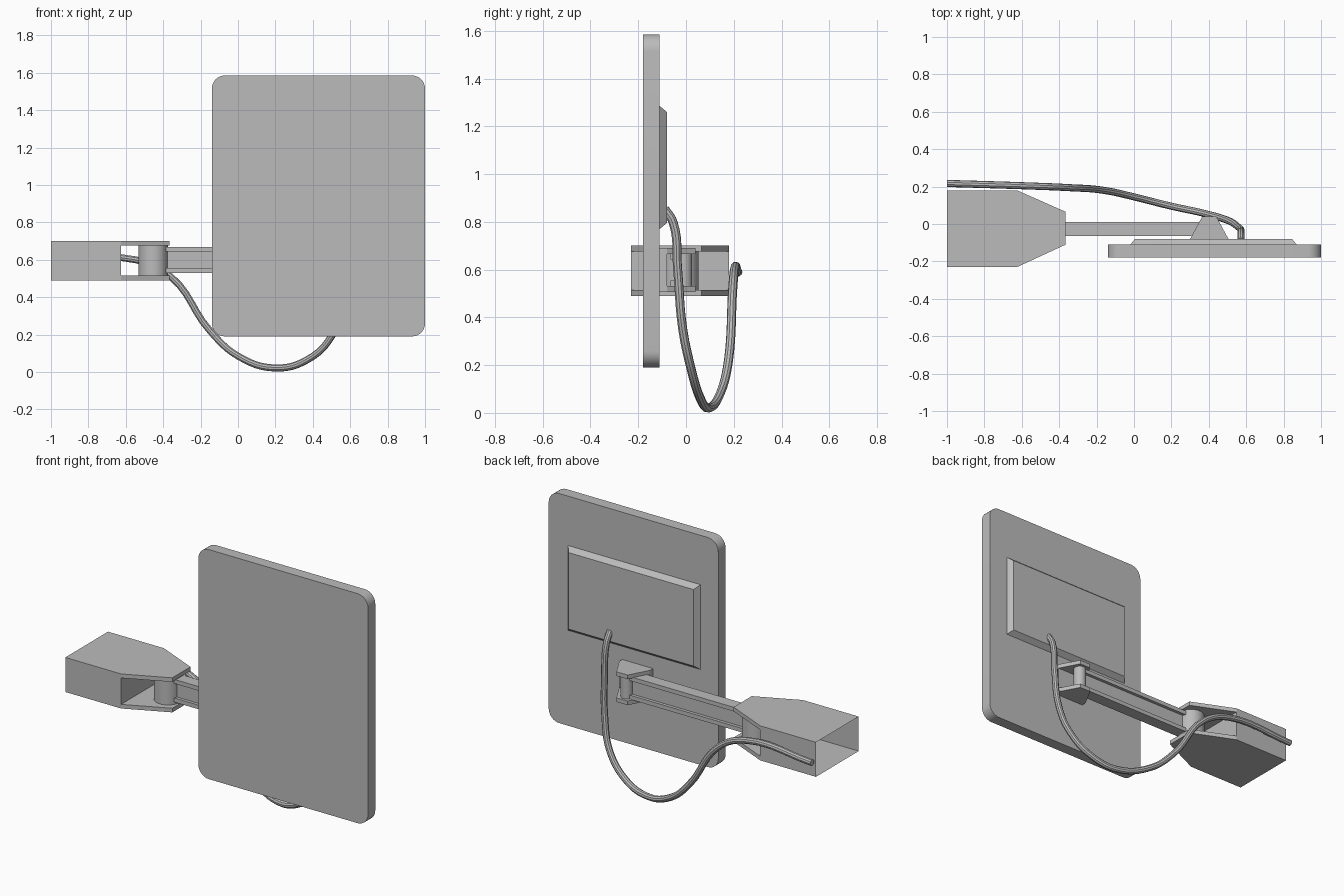
import bpy, bmesh, math
from mathutils import Vector

cube = bpy.data.objects.get("Cube")
if cube:
    bpy.data.objects.remove(cube, do_unlink=True)

grey = bpy.data.materials.new("plain grey")
grey.use_nodes = True
grey.diffuse_color = (0.5, 0.5, 0.5, 1)
grey.node_tree.nodes["Principled BSDF"].inputs["Base Color"].default_value = (0.5, 0.5, 0.5, 1)


def finish(name, bm):
    bmesh.ops.recalc_face_normals(bm, faces=bm.faces)
    mesh = bpy.data.meshes.new(name)
    bm.to_mesh(mesh)
    bm.free()
    mesh.materials.append(grey)
    ob = bpy.data.objects.new(name, mesh)
    bpy.context.collection.objects.link(ob)
    return ob


def smooth(ob):
    bpy.ops.object.select_all(action='DESELECT')
    ob.select_set(True)
    bpy.context.view_layer.objects.active = ob
    bpy.ops.object.shade_smooth_by_angle(angle=math.radians(35))


def box_mesh(x, y, z):
    bm = bmesh.new()
    bmesh.ops.create_cube(bm, size=1)
    for v in bm.verts:
        v.co = [r[0] if c < 0 else r[1] for c, r in zip(v.co, (x, y, z))]
    return bm


def edges_along(bm, axis):
    return [e for e in bm.edges
            if abs((e.verts[0].co - e.verts[1].co).normalized()[axis]) > 0.9]


def plate(name, outline, z0, z1):
    """Horizontal plate from an outline in x and y."""
    bm = bmesh.new()
    face = bm.faces.new([bm.verts.new((x, y, z0)) for x, y in outline])
    out = bmesh.ops.extrude_face_region(bm, geom=[face])
    bmesh.ops.translate(bm, vec=(0, 0, z1 - z0),
                        verts=[g for g in out["geom"] if isinstance(g, bmesh.types.BMVert)])
    return finish(name, bm)


def post(name, x, y, radius, z0, z1):
    bm = bmesh.new()
    bmesh.ops.create_cone(bm, cap_ends=True, segments=32, radius1=radius,
                          radius2=radius, depth=z1 - z0)
    bmesh.ops.translate(bm, vec=(x, y, (z0 + z1) / 2), verts=bm.verts)
    smooth(finish(name, bm))


# Main panel with rounded corners
bm = box_mesh((-0.14, 1.0), (-0.18, -0.11), (0.19, 1.585))
bmesh.ops.bevel(bm, geom=edges_along(bm, 1), offset=0.07, segments=8,
                profile=0.5, affect='EDGES')
smooth(finish("panel", bm))

# Raised rear cover with sloping sides
bm = box_mesh((-0.02, 0.87), (-0.11, -0.08), (0.77, 1.285))
centre = Vector((0.425, 0, 1.0275))
for v in bm.verts:
    if v.co.y > -0.1:
        v.co.x -= math.copysign(0.025, v.co.x - centre.x)
        v.co.z -= math.copysign(0.025, v.co.z - centre.z)
finish("rear_cover", bm)

# Wall housing, open at its outer end
bm = box_mesh((-1.0, -0.625), (-0.23, 0.18), (0.49, 0.70))
bmesh.ops.delete(bm, geom=[f for f in bm.faces if f.calc_center_median().x < -0.9],
                 context='FACES_ONLY')
finish("wall_housing", bm)

# Paired hinge plates at both ends of the arm
jaw = [(-0.625, -0.23), (-0.365, -0.11), (-0.365, 0.065), (-0.625, 0.18)]
lug = [(0.30, -0.08), (0.505, -0.08), (0.44, 0.04), (0.365, 0.04)]
for side, shift in (("lower", 0), ("upper", 1)):
    z = 0.49 + shift * 0.185
    plate(side + "_housing_jaw", jaw, z, z + 0.025)
    z = 0.507 + shift * 0.158
    plate(side + "_panel_lug", lug, z, z + 0.025)
finish("panel_bracket_base", box_mesh((0.30, 0.505), (-0.11, -0.08), (0.507, 0.69)))

# Hinge posts
post("housing_hinge", -0.453, -0.025, 0.078, 0.515, 0.675)
post("panel_hinge", 0.402, -0.01, 0.036, 0.53, 0.667)

# Arm: two flanges joined by a thinner web
for name, z0, z1, half in (("arm_lower_flange", 0.53, 0.555, 0.037),
                           ("arm_web", 0.555, 0.643, 0.018),
                           ("arm_upper_flange", 0.643, 0.668, 0.037)):
    finish(name, box_mesh((-0.41, 0.39), (-0.027 - half, -0.027 + half), (z0, z1)))

# Hanging cable
path = [(-1.0, 0.217, 0.59), (-0.55, 0.203, 0.60), (-0.36, 0.195, 0.51),
        (-0.15, 0.178, 0.22), (0.0, 0.145, 0.085), (0.2, 0.095, 0.021),
        (0.37, 0.058, 0.065), (0.5, 0.02, 0.19), (0.556, -0.015, 0.36),
        (0.572, -0.035, 0.6), (0.572, -0.055, 0.8), (0.572, -0.09, 0.855)]
curve = bpy.data.curves.new("cable", 'CURVE')
curve.dimensions = '3D'
curve.bevel_depth = 0.019
curve.bevel_resolution = 3
curve.resolution_u = 6
curve.use_fill_caps = True
curve.materials.append(grey)
spline = curve.splines.new('BEZIER')
spline.bezier_points.add(len(path) - 1)
for point, co in zip(spline.bezier_points, path):
    point.co = co
    point.handle_left_type = point.handle_right_type = 'AUTO'
cable = bpy.data.objects.new("cable", curve)
bpy.context.collection.objects.link(cable)
bpy.ops.object.select_all(action='DESELECT')
cable.select_set(True)
bpy.context.view_layer.objects.active = cable
bpy.ops.object.convert(target='MESH')
smooth(bpy.context.view_layer.objects.active)
